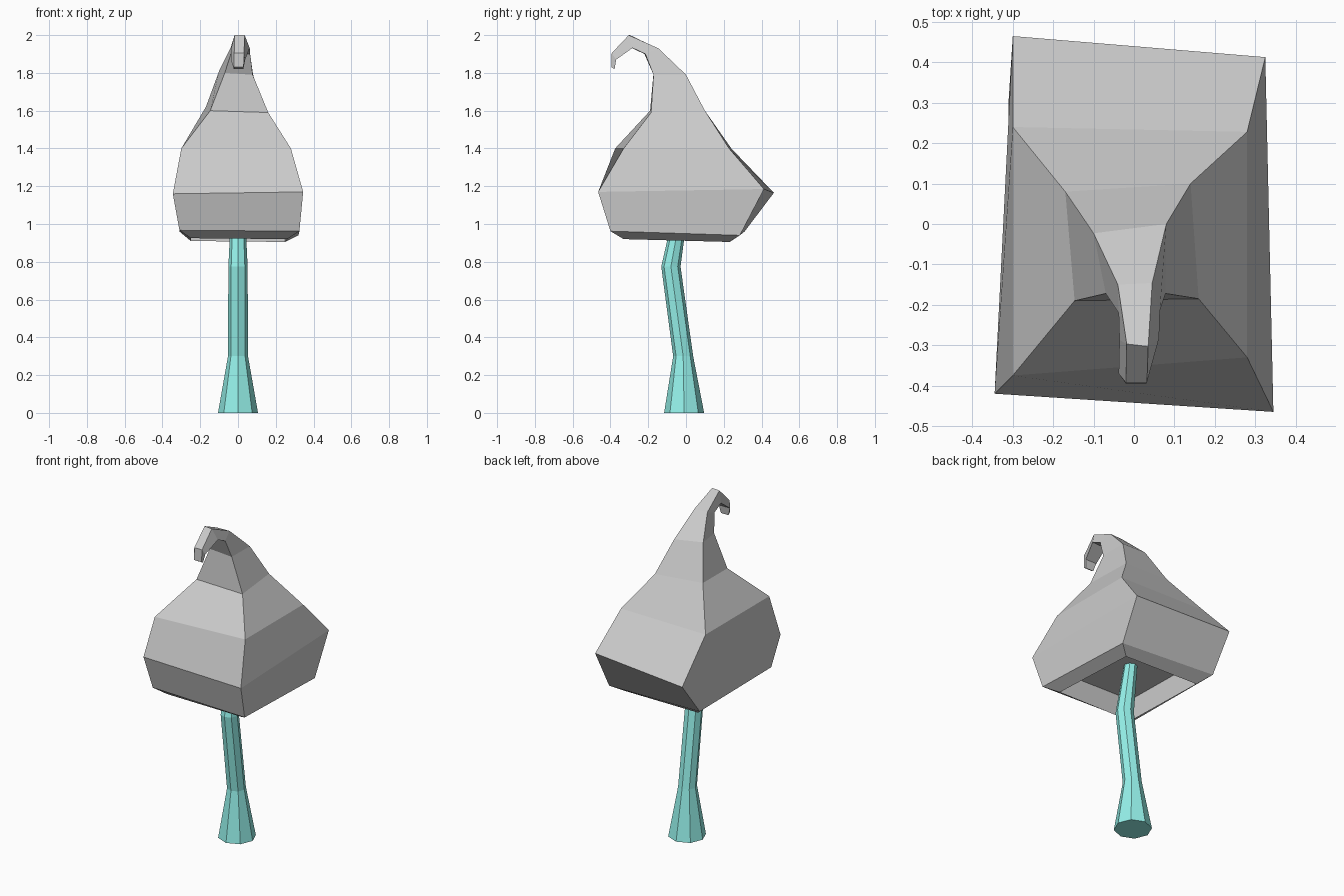
import bpy, bmesh
from math import cos, sin, pi


def loft(name, rings, color=None):
    """Skin a closed solid through rings of equal point count."""
    bm = bmesh.new()
    loops = [[bm.verts.new(p) for p in ring] for ring in rings]
    for a, b in zip(loops, loops[1:]):
        n = len(a)
        for i in range(n):
            j = (i + 1) % n
            bm.faces.new((a[i], a[j], b[j], b[i]))
    bm.faces.new(loops[0][::-1])
    bm.faces.new(loops[-1])
    bmesh.ops.recalc_face_normals(bm, faces=bm.faces)
    mesh = bpy.data.meshes.new(name)
    bm.to_mesh(mesh)
    bm.free()
    obj = bpy.data.objects.new(name, mesh)
    bpy.context.collection.objects.link(obj)
    if color:
        mat = bpy.data.materials.new(name + "_teal")
        mat.diffuse_color = color
        mesh.materials.append(mat)
    return obj


# Stem: bent eight-sided tube, (centre y, z, radius)
stem_path = [(-0.01, 0.0, 0.106), (-0.015, 0.30, 0.053),
             (-0.08, 0.775, 0.051), (-0.03, 1.05, 0.038)]
loft("stem",
     [[(r * cos(i * pi / 4), y + r * sin(i * pi / 4), z) for i in range(8)]
      for y, z, r in stem_path],
     (0.30, 0.88, 0.82, 1.0))

# Cap: irregular four-sided rings from the hollow's ceiling out to the curled tip
# corner order: back left, back right, front right, front left
cap_rings = [
    [(-0.25, 0.24, 1.05), (0.25, 0.23, 1.04), (0.25, -0.33, 1.05), (-0.25, -0.33, 1.06)],
    [(-0.25, 0.24, 0.91), (0.25, 0.23, 0.905), (0.26, -0.33, 0.92), (-0.25, -0.33, 0.925)],
    [(-0.31, 0.31, 0.96), (0.32, 0.285, 0.94), (0.325, -0.40, 0.962), (-0.31, -0.38, 0.967)],
    [(-0.30, 0.465, 1.165), (0.325, 0.413, 1.185), (0.345, -0.465, 1.17), (-0.345, -0.42, 1.16)],
    [(-0.30, 0.24, 1.40), (0.28, 0.228, 1.40), (0.28, -0.33, 1.40), (-0.30, -0.375, 1.40)],
    [(-0.17, 0.08, 1.62), (0.14, 0.10, 1.60), (0.16, -0.185, 1.59), (-0.147, -0.19, 1.60)],
    [(-0.10, -0.023, 1.81), (0.08, 0.0, 1.79), (0.078, -0.172, 1.79), (-0.07, -0.172, 1.80)],
    [(-0.04, -0.15, 1.93), (0.045, -0.146, 1.93), (0.064, -0.215, 1.90), (-0.038, -0.22, 1.90)],
    [(-0.018, -0.297, 2.0), (0.035, -0.303, 2.0), (0.062, -0.283, 1.932), (-0.036, -0.287, 1.932)],
    [(-0.02, -0.393, 1.905), (0.032, -0.393, 1.905), (0.038, -0.37, 1.87), (-0.038, -0.37, 1.87)],
    [(-0.02, -0.395, 1.83), (0.03, -0.395, 1.83), (0.028, -0.378, 1.82), (-0.022, -0.378, 1.82)],
]
loft("cap", cap_rings)
